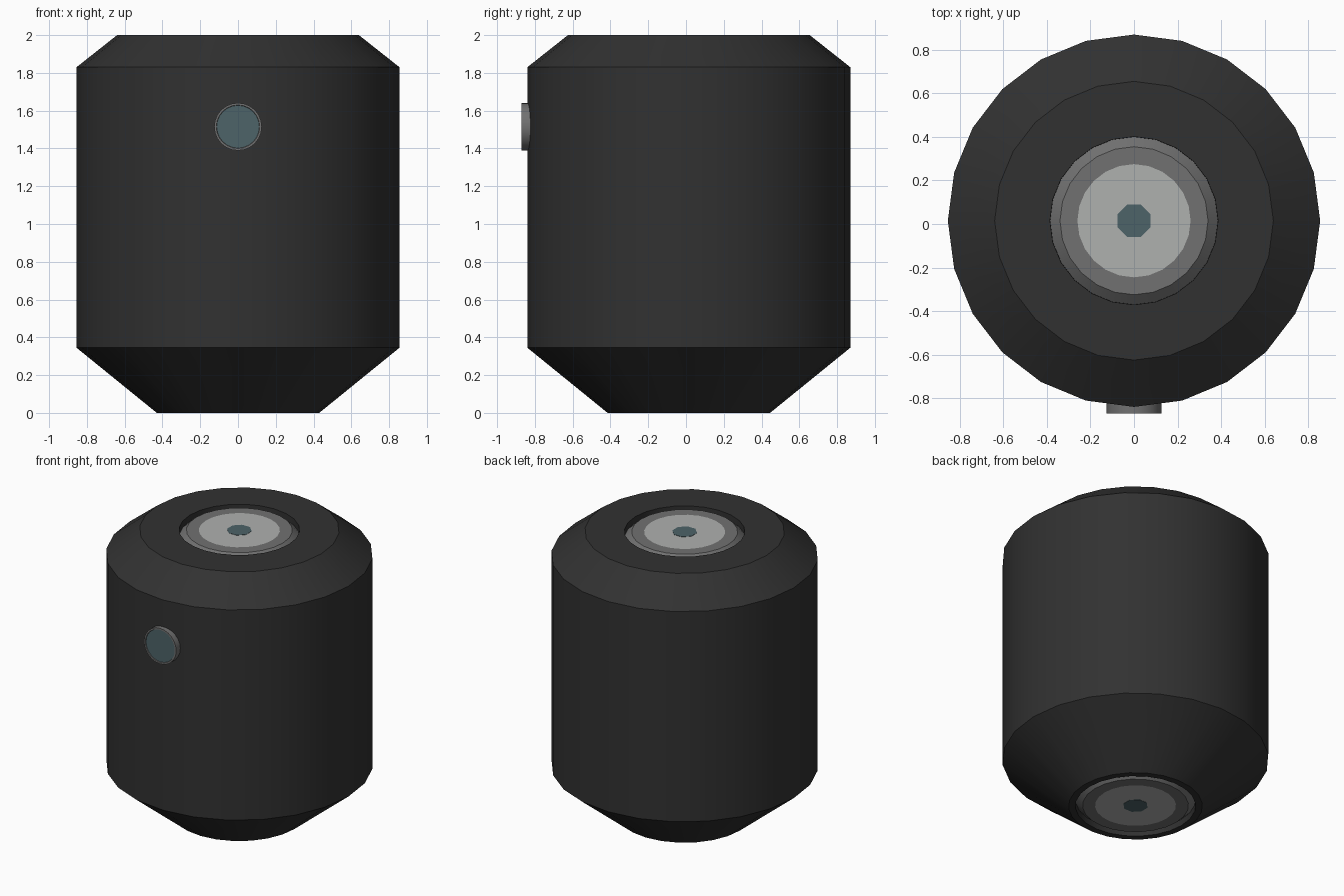
import bpy, bmesh, math
from mathutils import Matrix

if "Cube" in bpy.data.objects:
    bpy.data.objects.remove(bpy.data.objects["Cube"])

CY = 0.015      # the body sits slightly back so the button is included in the depth
SIDES = 24


def material(name, rgb):
    m = bpy.data.materials.new(name)
    m.diffuse_color = (*rgb, 1)
    m.use_nodes = True
    m.node_tree.nodes["Principled BSDF"].inputs["Base Color"].default_value = m.diffuse_color
    return m


BLACK = material("charcoal", (0.031, 0.031, 0.031))
GREY = material("mid grey", (0.165, 0.165, 0.165))
LIGHT = material("light grey", (0.43, 0.44, 0.43))
TEAL = material("dark teal", (0.075, 0.125, 0.14))


def lathe(name, profile, mats, matrix, sides=SIDES, phase=0.0):
    """Spin (radius, height, material index of the band that follows) about z."""
    bm = bmesh.new()
    rings = []
    for r, z, _ in profile:
        if r == 0:
            rings.append([bm.verts.new((0, 0, z))] * sides)
        else:
            rings.append([bm.verts.new((r * math.cos(phase + 2 * math.pi * i / sides),
                                        r * math.sin(phase + 2 * math.pi * i / sides), z))
                          for i in range(sides)])
    for a, b, p in zip(rings, rings[1:], profile):
        for i in range(sides):
            j = (i + 1) % sides
            f = bm.faces.new(list(dict.fromkeys((a[i], a[j], b[j], b[i]))))
            f.material_index = p[2]
    bm.transform(matrix)
    bmesh.ops.recalc_face_normals(bm, faces=bm.faces)
    me = bpy.data.meshes.new(name)
    bm.to_mesh(me)
    bm.free()
    for m in mats:
        me.materials.append(m)
    ob = bpy.data.objects.new(name, me)
    bpy.context.collection.objects.link(ob)
    bpy.context.view_layer.objects.active = ob
    ob.select_set(True)
    bpy.ops.object.shade_smooth_by_angle(angle=math.radians(30))
    ob.select_set(False)
    return ob


# Body: chamfered barrel with a bevelled end plate sunk in each end
lip, plate = 0.045, 0.004
body = [
    (0, plate, 2), (0.26, plate, 1), (0.34, plate, 1), (0.385, lip, 0), (0.386, 0, 0),
    (0.43, 0, 0), (0.855, 0.345, 0), (0.855, 1.83, 0), (0.64, 2, 0),
    (0.386, 2, 0), (0.385, 2 - lip, 1), (0.34, 2 - plate, 1), (0.26, 2 - plate, 2),
    (0, 2 - plate, 2),
]
lathe("body", body, [BLACK, GREY, LIGHT], Matrix.Translation((0, CY, 0)))

# Small octagonal centre spot on each end
for name, z, s in (("top_spot", 2 - plate, 1), ("bottom_spot", plate, -1)):
    lathe(name, [(0.081, 0, 0), (0.081, 0.002, 0), (0, 0.002, 0)], [TEAL],
          Matrix.Translation((0, CY, z)) @ Matrix.Diagonal((1, 1, s, 1)),
          sides=8, phase=math.pi / 8)

# Round button on the front: grey rim, teal face slightly sunk
button = [(0.126, -0.06, 0), (0.126, 0.04, 0), (0.115, 0.04, 0), (0.113, 0.035, 1), (0, 0.035, 1)]
lathe("front_button", button, [GREY, TEAL],
      Matrix.Translation((0, -0.91 + 0.08, 1.515)) @ Matrix.Rotation(math.pi / 2, 4, 'X'))
